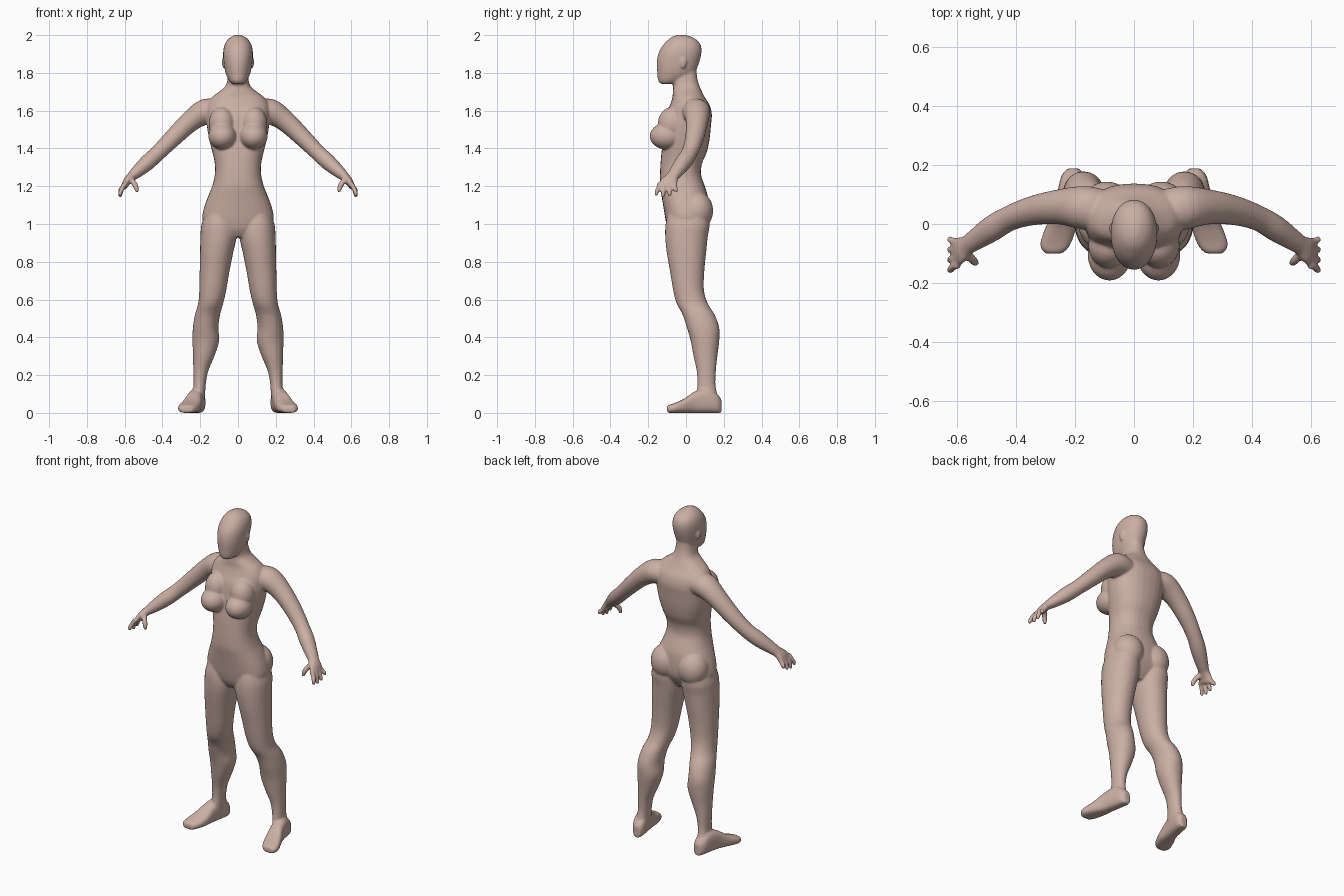
import bpy, bmesh, math
from mathutils import Vector, Matrix

bm = bmesh.new()


def resample(rows, n=4):
    """Catmull-Rom refinement of section rows."""
    out = []
    for i in range(len(rows) - 1):
        a, b = rows[max(i - 1, 0)], rows[i]
        c, d = rows[i + 1], rows[min(i + 2, len(rows) - 1)]
        for k in range(n):
            t = k / n
            out.append([0.5 * (2 * q + (r - p) * t + (2 * p - 5 * q + 4 * r - s) * t * t
                               + (3 * q - p - 3 * r + s) * t ** 3)
                        for p, q, r, s in zip(a, b, c, d)])
    out.append(list(rows[-1]))
    return out


def loft(rings, sides, power=2.0, segs=28):
    """Closed skin over (centre, u, v) superellipse rings, for each mirror side."""
    for s in sides:
        loops = []
        for c, u, v in rings:
            loop = []
            for i in range(segs):
                a = 2 * math.pi * i / segs
                ca, sa = math.cos(a), math.sin(a)
                p = (c + u * math.copysign(abs(ca) ** (2 / power), ca)
                     + v * math.copysign(abs(sa) ** (2 / power), sa))
                loop.append(bm.verts.new((p.x * s, p.y, p.z)))
            loops.append(loop)
        for a, b in zip(loops, loops[1:]):
            for i in range(segs):
                j = (i + 1) % segs
                bm.faces.new((a[i], a[j], b[j], b[i]))
        bm.faces.new(loops[0])
        bm.faces.new(loops[-1])


def stack(rows, sides, power=2.0):
    """Horizontal sections: z, x min, x max, y front, y back."""
    loft([(Vector(((x0 + x1) / 2, (y0 + y1) / 2, z)),
           Vector(((x1 - x0) / 2, 0, 0)), Vector((0, (y1 - y0) / 2, 0)))
          for z, x0, x1, y0, y1 in resample(rows)], sides, power)


def limb(rows, sides=(1, -1), power=2.0, segs=24):
    """Sections across a path: x, y, z, thickness, width along y."""
    rows = resample(rows)
    pts = [Vector(r[:3]) for r in rows]
    rings = []
    for i, r in enumerate(rows):
        t = (pts[min(i + 1, len(pts) - 1)] - pts[max(i - 1, 0)]).normalized()
        v = Vector((0, 1, 0))
        v = (v - t * v.dot(t)).normalized()
        rings.append((pts[i], t.cross(v) * r[3], v * r[4]))
    loft(rings, sides, power, segs)


def blob(c, r, sides=(1, -1)):
    for s in sides:
        m = Matrix.Translation((c[0] * s, c[1], c[2])) @ Matrix.Diagonal((*r, 1))
        bmesh.ops.create_uvsphere(bm, u_segments=28, v_segments=18, radius=1, matrix=m)


def centred(rows):
    return [(z, -w, w, f, b) for z, w, f, b in rows]


# torso and neck: z, half width, front, back
stack(centred([
    (.93, .05, -.07, .06), (.97, .13, -.095, .09), (1.02, .185, -.108, .115),
    (1.08, .182, -.118, .12), (1.15, .157, -.13, .115), (1.20, .137, -.138, .10),
    (1.26, .123, -.138, .08), (1.32, .123, -.135, .085), (1.38, .136, -.13, .11),
    (1.45, .153, -.12, .125), (1.52, .165, -.115, .132), (1.58, .168, -.105, .137),
    (1.63, .165, -.085, .125), (1.67, .14, -.072, .10), (1.70, .10, -.07, .085),
    (1.73, .066, -.068, .072), (1.77, .055, -.075, .06), (1.82, .05, -.07, .055)]),
    (1,), 2.3)

# head
stack(centred([
    (1.742, .03, -.135, -.06), (1.76, .048, -.148, -.01), (1.80, .066, -.152, .045),
    (1.85, .075, -.155, .068), (1.90, .079, -.147, .081), (1.94, .074, -.127, .08),
    (1.97, .06, -.10, .062), (1.99, .038, -.075, .03), (2.002, .012, -.045, -.01)]), (1,), 2.1)

# ears
blob((.075, -.015, 1.855), (.010, .018, .032))

# breasts and the slope above them
blob((.083, -.105, 1.465), (.074, .087, .07))
blob((.085, -.072, 1.53), (.07, .077, .09))

# buttocks
blob((.092, .058, 1.07), (.088, .086, .10))

# legs: z, inner x, outer x, front, back
stack([
    (1.08, .03, .165, -.09, .11), (1.0, .012, .193, -.108, .125),
    (.93, .008, .199, -.11, .115), (.85, .025, .201, -.102, .107),
    (.75, .045, .203, -.085, .097), (.65, .062, .205, -.068, .095),
    (.58, .078, .211, -.05, .115), (.52, .095, .228, -.018, .152),
    (.45, .104, .239, .005, .176), (.38, .10, .241, .025, .176),
    (.30, .125, .238, .04, .166), (.22, .158, .237, .057, .158),
    (.15, .171, .236, .06, .156), (.10, .174, .239, .055, .165),
    (.05, .18, .24, .06, .17)], (1, -1), 2.1)

# feet, heel to toe: x, y, half width, height
foot = resample([
    (.205, .188, .02, .07), (.209, .165, .036, .10), (.216, .12, .041, .13),
    (.230, .05, .043, .115), (.247, -.01, .052, .075), (.264, -.06, .053, .052),
    (.27, -.085, .044, .044), (.272, -.1, .028, .036)])
loft([(Vector((x, y, h / 2)), Vector((w, 0, 0)), Vector((0, 0, h / 2)))
      for x, y, w, h in foot], (1, -1), 2.7)

# arms down to the palm
limb([
    (.10, .045, 1.592, .06, .07), (.17, .055, 1.595, .068, .074),
    (.25, .058, 1.545, .056, .06), (.34, .046, 1.46, .048, .05),
    (.42, .02, 1.38, .042, .043), (.48, -.015, 1.325, .042, .044),
    (.54, -.055, 1.272, .032, .036), (.565, -.072, 1.25, .025, .034),
    (.588, -.088, 1.225, .021, .046), (.604, -.1, 1.195, .015, .05)])

# fingers: knuckle y, tip y, tip z
for y0, y1, z1 in ((-.062, -.052, 1.168), (-.088, -.087, 1.147),
                   (-.114, -.122, 1.141), (-.138, -.157, 1.15)):
    limb([(.596, y0, 1.215, .014, .014), (.613, y0 * .6 + y1 * .4, 1.19, .013, .013),
          (.623, y1, z1 + .015, .012, .011), (.623, y1, z1, .008, .008)], segs=12)

# thumbs
limb([(.572, -.095, 1.24, .016, .018), (.548, -.12, 1.212, .015, .015),
      (.538, -.13, 1.188, .013, .013), (.535, -.132, 1.168, .008, .008)], segs=12)

# fuse everything into one smooth skin
bmesh.ops.recalc_face_normals(bm, faces=bm.faces)
mesh = bpy.data.meshes.new("body")
bm.to_mesh(mesh)
bm.free()
body = bpy.data.objects.new("body", mesh)
bpy.context.collection.objects.link(body)

skin = bpy.data.materials.new("skin")
skin.diffuse_color = (.60, .43, .375, 1)
mesh.materials.append(skin)

fuse = body.modifiers.new("fuse", 'REMESH')
fuse.mode = 'VOXEL'
fuse.voxel_size = .006
fuse.use_smooth_shade = True
relax = body.modifiers.new("relax", 'SMOOTH')
relax.factor = .5
relax.iterations = 6
thin = body.modifiers.new("thin", 'DECIMATE')
thin.ratio = .4
